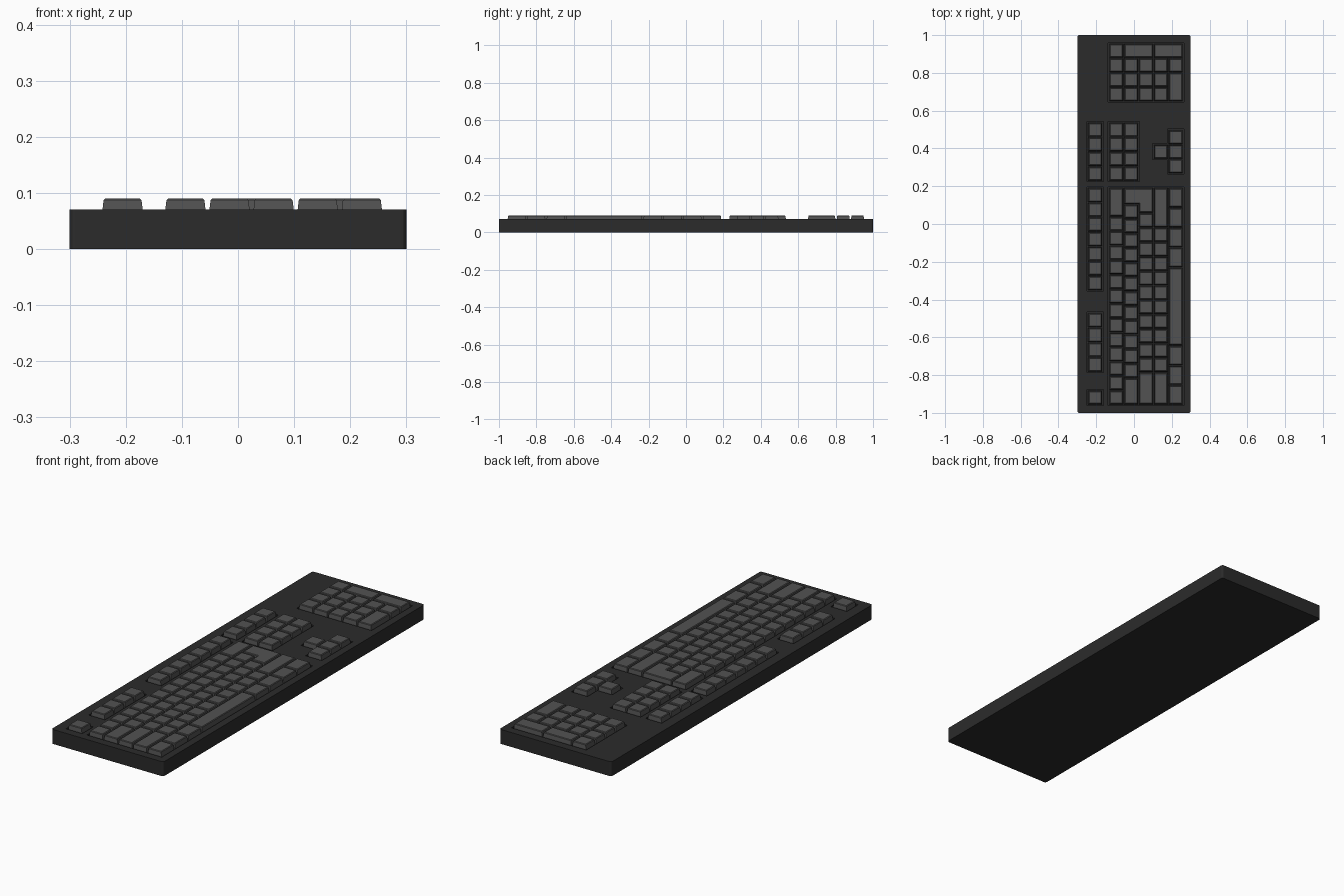
import bpy, bmesh

if "Cube" in bpy.data.objects:
    bpy.data.objects.remove(bpy.data.objects["Cube"])

U = 0.0766                                            # one key unit along the board
PITCH = 0.0786                                        # spacing of key rows across x
ROW = [-0.245] + [-0.133 + i * PITCH for i in range(6)]   # row 0 = function row
TOP, WELL, DECK = 0.09, 0.045, 0.07


def material(name, v):
    m = bpy.data.materials.new(name)
    m.diffuse_color = (v, v, v, 1)
    m.use_nodes = True
    m.node_tree.nodes["Principled BSDF"].inputs["Base Color"].default_value = m.diffuse_color
    return m


case_mat, key_mat = material("dark_case", 0.024), material("grey_keys", 0.085)


def new_object(name, bm, mat=None):
    bmesh.ops.recalc_face_normals(bm, faces=bm.faces)
    me = bpy.data.meshes.new(name)
    bm.to_mesh(me)
    bm.free()
    ob = bpy.data.objects.new(name, me)
    bpy.context.collection.objects.link(ob)
    if mat:
        me.materials.append(mat)
    return ob


def inset(poly, d):
    """Inset a counter-clockwise right-angled polygon."""
    out = []
    for i, (x, y) in enumerate(poly):
        px, py = poly[i - 1]
        nx, ny = poly[(i + 1) % len(poly)]
        sgn = lambda v: (v > 1e-6) - (v < -1e-6)
        out.append((x - d * (sgn(y - py) + sgn(ny - y)),
                    y + d * (sgn(x - px) + sgn(nx - x))))
    return out


def loft(bm, poly, rings):
    """Stack inset copies of an outline: rings are (inset, z)."""
    loops = [[bm.verts.new((x, y, z)) for x, y in inset(poly, d)] for d, z in rings]
    for a, b in zip(loops, loops[1:]):
        for i in range(len(a)):
            j = (i + 1) % len(a)
            bm.faces.new((a[i], a[j], b[j], b[i]))
    bm.faces.new(loops[0][::-1])
    bm.faces.new(loops[-1])


def rect(x0, x1, y0, y1):
    return [(x0, y0), (x1, y0), (x1, y1), (x0, y1)]


def key_rect(row, y, length=1, rows=1):
    x0 = ROW[row]
    return rect(x0, x0 + rows * PITCH, y, y + length * U)


def row_of(row, y, lengths):
    keys = []
    for n in lengths:
        keys.append(key_rect(row, y, n))
        y += n * U
    return keys


def make_keys(name, polys):
    bm = bmesh.new()
    for p in polys:
        loft(bm, p, [(0.002, WELL - 0.002), (0.0035, DECK), (0.0055, 0.087), (0.0085, TOP)])
    return new_object(name, bm, key_mat)


def make_well(poly):
    bm = bmesh.new()
    loft(bm, poly, [(-0.004, WELL), (-0.004, 0.12)])
    ob = new_object("well_cutter", bm)
    ob.hide_render = True
    ob.hide_viewport = True
    return ob


# Main typing block, rows run from the left end (-y) to the right (+y)
Y0 = -0.957
Y1 = Y0 + 15 * U
main = row_of(1, Y0, [1] * 13 + [2])
main += row_of(2, Y0, [1.85] + [1] * 12)
main += row_of(3, Y0, [2.25] + [1] * 11)
main += row_of(4, Y0, [2.25] + [1] * 10 + [2.75])
main += row_of(5, Y0, [1.36] * 3 + [5.4] + [1.38] * 4)
# L-shaped return key
main.append([(ROW[2], Y1 - 1.15 * U), (ROW[3], Y1 - 1.15 * U), (ROW[3], Y1 - 1.75 * U),
             (ROW[4], Y1 - 1.75 * U), (ROW[4], Y1), (ROW[2], Y1)])
make_keys("typing_keys", main)

# Function row, in four groups
NAV, FA, FB = 0.228, -0.783, Y1 - 7.1 * U
make_keys("escape_key", row_of(0, Y0, [1]))
make_keys("function_keys_left", row_of(0, FA, [1.02] * 4))
make_keys("function_keys_right", row_of(0, FB, [7.1 / 7] * 7))
make_keys("system_keys", row_of(0, NAV, [1.01] * 4))

# Navigation block and arrows
make_keys("navigation_keys", row_of(1, NAV, [1.01] * 4) + row_of(2, NAV, [1.01] * 4))
AR = 0.268
make_keys("arrow_keys", row_of(5, AR, [1] * 3) + [key_rect(4, AR + U)])

# Number pad
NP = 0.649
pad = [k for r in range(1, 5) for k in row_of(r, NP, [1] * 3)]
pad += row_of(5, NP, [2, 1])
Y = NP + 3 * U
pad += [key_rect(1, Y), key_rect(2, Y, 1, 2), key_rect(4, Y, 1, 2)]
make_keys("number_pad_keys", pad)

# Case with rounded upright corners
bm = bmesh.new()
loft(bm, rect(-0.3, 0.3, -1, 1), [(0, 0), (0, DECK)])
upright = [e for e in bm.edges if abs(e.verts[0].co.z - e.verts[1].co.z) > 0.01]
bmesh.ops.bevel(bm, geom=upright, offset=0.01, segments=4, profile=0.5, affect='EDGES')
case = new_object("case", bm, case_mat)

# Recessed wells under each key group
R0, R1, RE = ROW[0], ROW[1], ROW[6]
a0, a1 = ROW[5], AR + U
wells = [
    rect(R1, RE, Y0, Y1), rect(R1, RE, NP, NP + 4 * U), rect(R1, ROW[3], NAV, NAV + 4.04 * U),
    rect(R0, R0 + PITCH, Y0, Y0 + U), rect(R0, R0 + PITCH, FA, FA + 4.08 * U),
    rect(R0, R0 + PITCH, FB, Y1), rect(R0, R0 + PITCH, NAV, NAV + 4.04 * U),
    [(a0, AR), (RE, AR), (RE, AR + 3 * U), (a0, AR + 3 * U), (a0, a1 + U),
     (ROW[4], a1 + U), (ROW[4], a1), (a0, a1)],
]
for w in wells:
    mod = case.modifiers.new("well", 'BOOLEAN')
    mod.operation = 'DIFFERENCE'
    mod.solver = 'EXACT'
    mod.object = make_well(w)
